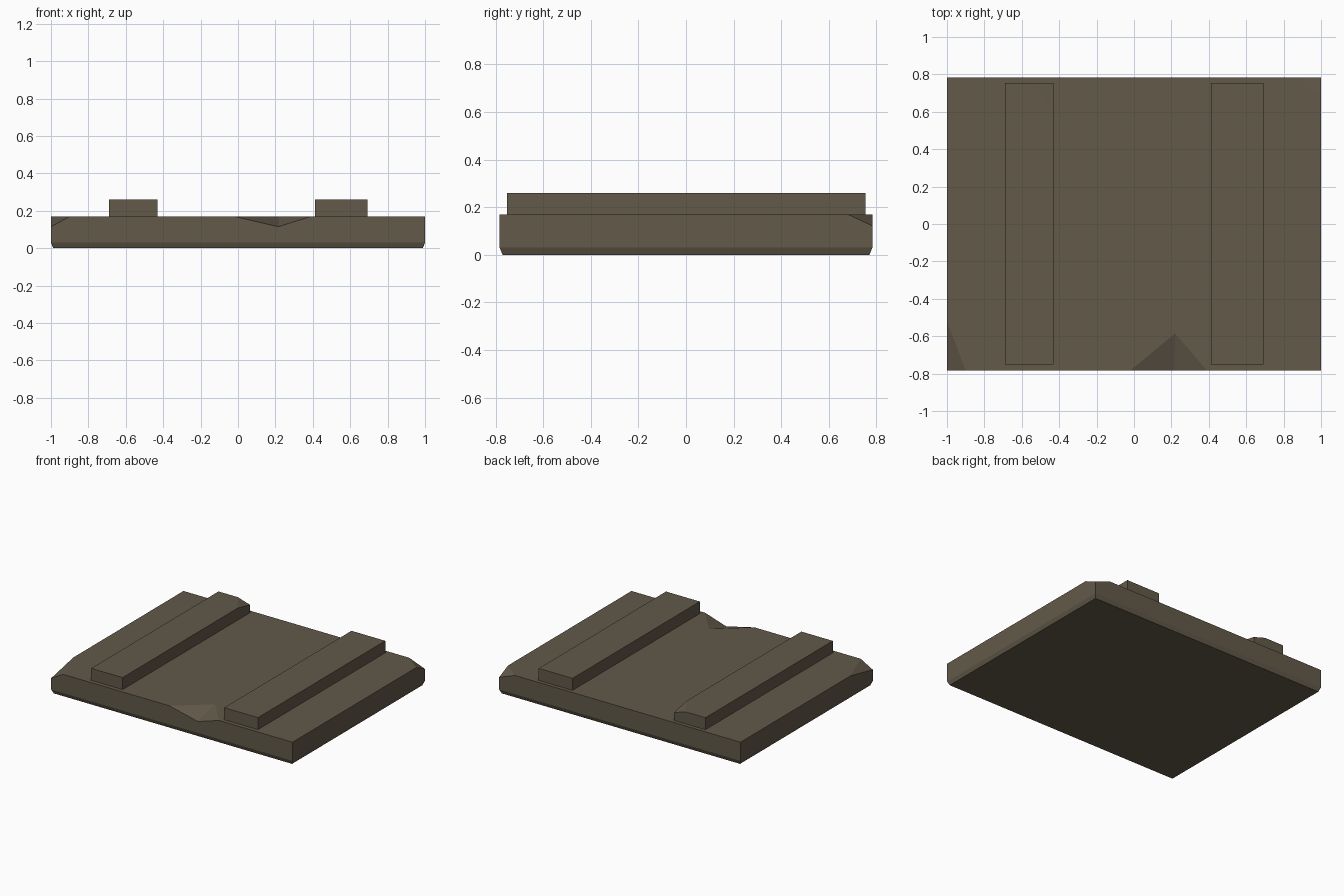
import bpy, bmesh
from mathutils import Vector

if "Cube" in bpy.data.objects:
    bpy.data.objects.remove(bpy.data.objects["Cube"])

wood = bpy.data.materials.new("dark weathered wood")
wood.diffuse_color = (0.122, 0.100, 0.067, 1)
wood.use_nodes = True
wood.node_tree.nodes["Principled BSDF"].inputs["Base Color"].default_value = wood.diffuse_color


def make_object(name, bm):
    bmesh.ops.recalc_face_normals(bm, faces=bm.faces)
    mesh = bpy.data.meshes.new(name)
    bm.to_mesh(mesh)
    bm.free()
    mesh.materials.append(wood)
    obj = bpy.data.objects.new(name, mesh)
    bpy.context.collection.objects.link(obj)
    return obj


def block(x0, x1, y0, y1, z0, z1, chamfer=0, chamfer_h=0):
    """Box, optionally with its bottom edges bevelled inward."""
    levels = [(z0, chamfer), (z1, 0)]
    if chamfer:
        levels.insert(1, (z0 + chamfer_h, 0))
    bm = bmesh.new()
    rings = [[bm.verts.new(p) for p in ((x0 + i, y0 + i, z), (x1 - i, y0 + i, z),
                                        (x1 - i, y1 - i, z), (x0 + i, y1 - i, z))]
             for z, i in levels]
    for low, high in zip(rings, rings[1:]):
        for k in range(4):
            n = (k + 1) % 4
            bm.faces.new((low[k], low[n], high[n], high[k]))
    bm.faces.new(rings[0][::-1])
    bm.faces.new(rings[-1])
    return bm


def chip(bm, a, b, c):
    """Slice off a corner along the plane through three points."""
    a, b, c = Vector(a), Vector(b), Vector(c)
    n = (b - a).cross(c - a).normalized()
    if n.z < 0:
        n = -n
    geom = bm.verts[:] + bm.edges[:] + bm.faces[:]
    bmesh.ops.bisect_plane(bm, geom=geom, plane_co=a, plane_no=n, clear_outer=True)
    bmesh.ops.holes_fill(bm, edges=[e for e in bm.edges if e.is_boundary])


# Main slab with two chipped corners
Y, T = 0.783, 0.17
bm = block(-1, 1, -Y, Y, 0, T, 0.012, 0.03)
chip(bm, (-0.9, -Y, T), (-1, -0.52, T), (-1, -Y, 0.115))
chip(bm, (0.87, Y, T), (1, 0.68, T), (1, Y, 0.122))
slab = make_object("slab", bm)

# Wedge notch in the front edge; cutter extended past the slab
A, B = Vector((-0.02, -Y, T)), Vector((0.39, -Y, T))
C, D = Vector((0.22, -0.585, T)), Vector((0.215, -Y, 0.115))
mid = (C + D) / 2
bm = bmesh.new()
vs = [bm.verts.new(p) for p in (C + (C - D) * 0.5, D + (D - C) * 0.5,
                                A + (A - mid) * 2, B + (B - mid) * 2)]
for f in ((0, 1, 2), (0, 1, 3), (0, 2, 3), (1, 2, 3)):
    bm.faces.new([vs[i] for i in f])
cutter = make_object("notch_cutter", bm)
cutter.hide_render = True
mod = slab.modifiers.new("notch", 'BOOLEAN')
mod.operation = 'DIFFERENCE'
mod.solver = 'EXACT'
mod.object = cutter
bpy.context.view_layer.objects.active = slab
bpy.ops.object.modifier_apply(modifier="notch")
bpy.data.objects.remove(cutter)

# Two raised battens, the left one chipped at its back corner
H = 0.26
bm = block(-0.69, -0.43, -0.752, 0.755, T, H)
chip(bm, (-0.53, 0.755, H), (-0.43, 0.61, H), (-0.43, 0.755, 0.23))
make_object("left_batten", bm)
make_object("right_batten", block(0.412, 0.692, -0.752, 0.755, T, H))
